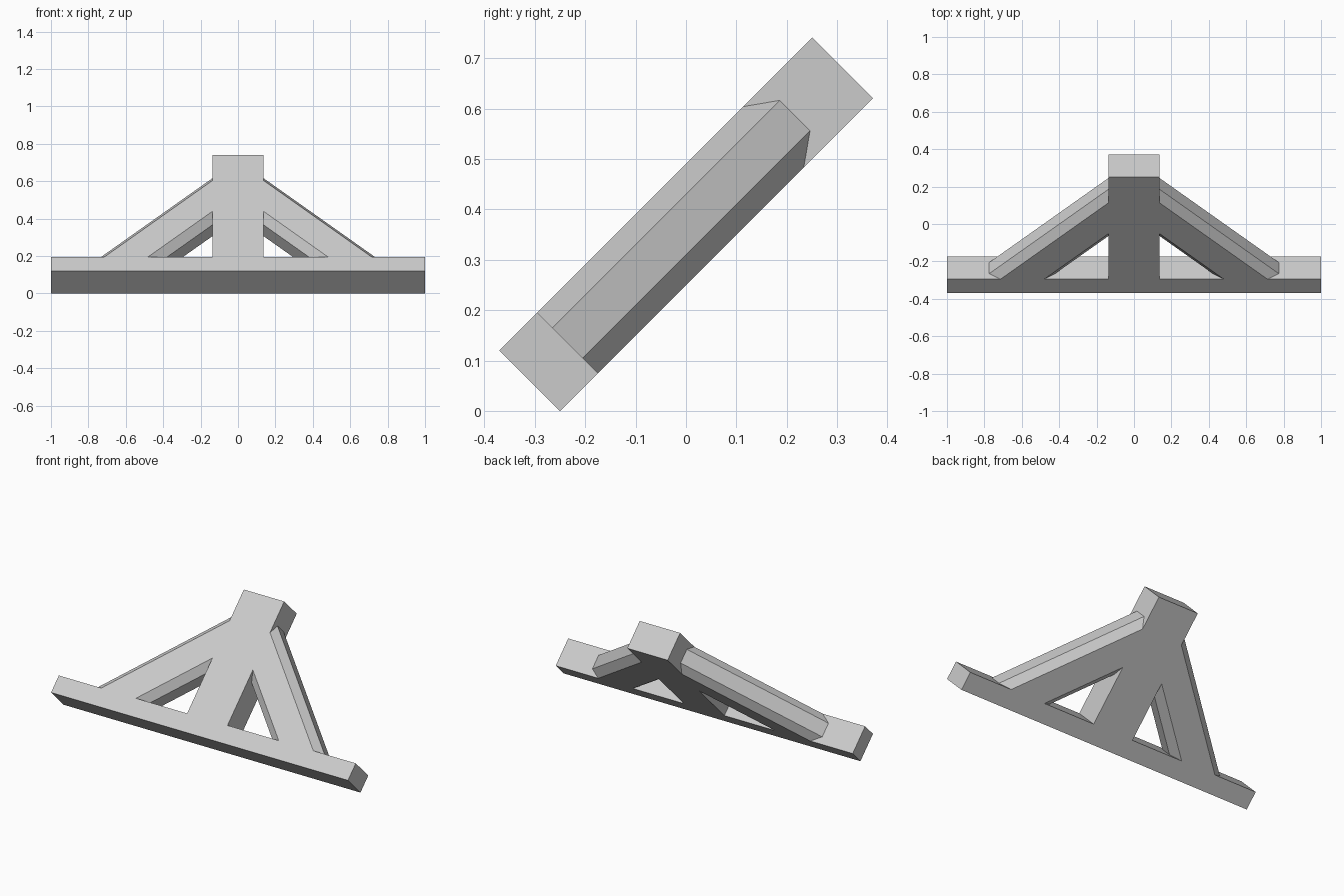
import bpy
import bmesh
from math import radians
from mathutils import Matrix

cube = bpy.data.objects.get("Cube")
if cube:
    bpy.data.objects.remove(cube, do_unlink=True)

# Frame dimensions, laid flat before the whole frame is tilted
THICK = 0.17
LENGTH = 0.878
BEAM = 0.106        # height of the bottom beam
POST = 0.136        # half width of the post
CHAMFER = 0.0425
TILT = Matrix.Translation((0, -0.25, 0)) @ Matrix.Rotation(radians(45), 4, 'X')

grey = bpy.data.materials.new("light grey")
grey.use_nodes = True
colour = (0.6, 0.6, 0.6, 1)
grey.diffuse_color = colour
grey.node_tree.nodes["Principled BSDF"].inputs["Base Color"].default_value = colour


def prism(name, start, end):
    """Flat-faced solid joining two matching outlines."""
    bm = bmesh.new()
    a = [bm.verts.new(p) for p in start]
    b = [bm.verts.new(p) for p in end]
    bm.faces.new(a)
    bm.faces.new(b)
    for i in range(len(a)):
        j = (i + 1) % len(a)
        bm.faces.new((a[i], a[j], b[j], b[i]))
    bmesh.ops.recalc_face_normals(bm, faces=bm.faces)
    bm.transform(TILT)
    mesh = bpy.data.meshes.new(name)
    bm.to_mesh(mesh)
    bm.free()
    mesh.materials.append(grey)
    obj = bpy.data.objects.new(name, mesh)
    bpy.context.collection.objects.link(obj)
    return obj


def slab(name, half, low, high):
    outline = [(-half, low), (half, low), (half, high), (-half, high)]
    prism(name, [(x, y, 0) for x, y in outline], [(x, y, THICK) for x, y in outline])


slab("bottom_beam", 1, 0, BEAM)
slab("centre_post", POST, BEAM, LENGTH)

# Chamfered diagonal braces, cut to sit on the beam and against the post
inner, outer, slant = 0.527, 0.88, 0.06
section = [(inner + slant, 0), (outer - slant, 0),
           (outer, CHAMFER), (outer, THICK - CHAMFER),
           (outer - slant, THICK), (inner + slant, THICK),
           (inner, THICK - CHAMFER), (inner, CHAMFER)]
for side, name in ((1, "left_brace"), (-1, "right_brace")):
    prism(name,
          [(side * (c - BEAM), BEAM, n) for c, n in section],
          [(side * POST, c - POST, n) for c, n in section])
